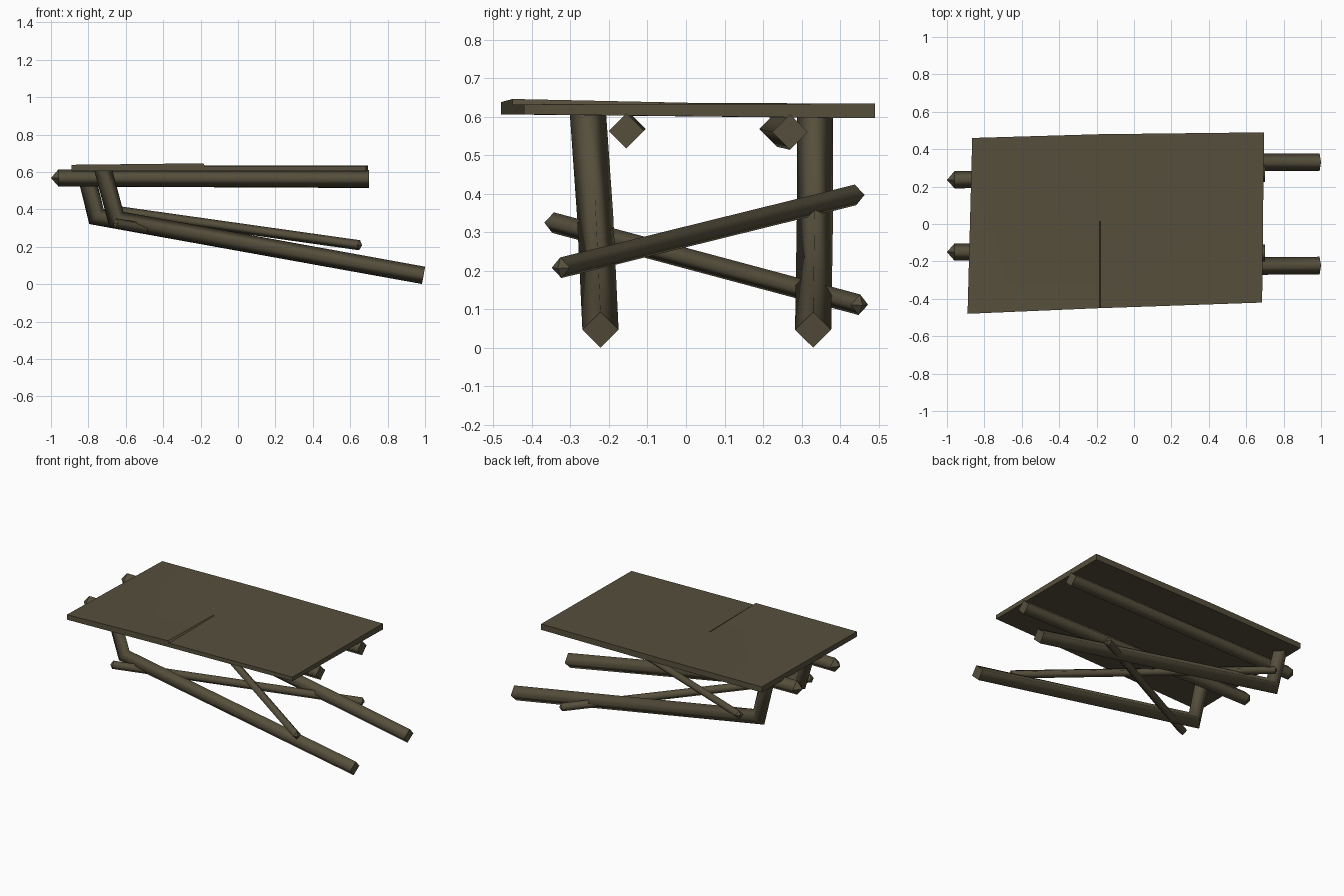
import bpy, bmesh
from mathutils import Vector

if "Cube" in bpy.data.objects:
    bpy.data.objects.remove(bpy.data.objects["Cube"])

wood = bpy.data.materials.new("dark olive wood")
wood.diffuse_color = (0.092, 0.078, 0.045, 1)
wood.use_nodes = True
wood.node_tree.nodes["Principled BSDF"].inputs["Base Color"].default_value = wood.diffuse_color


def finish(bm, name):
    bmesh.ops.recalc_face_normals(bm, faces=bm.faces)
    me = bpy.data.meshes.new(name)
    bm.to_mesh(me)
    bm.free()
    me.materials.append(wood)
    ob = bpy.data.objects.new(name, me)
    bpy.context.collection.objects.link(ob)
    return ob


def pole(name, path, radius, side=None, tip=0.0, tip_end=0.0):
    """Four-sided diamond pole along a path with mitred bends."""
    pts = [Vector(p) for p in path]
    bm = bmesh.new()
    rings = []
    for i, p in enumerate(pts):
        a = (p - pts[i - 1]).normalized() if i else None
        b = (pts[i + 1] - p).normalized() if i < len(pts) - 1 else None
        t = ((a or b) + (b or a)).normalized()
        s = Vector(side) if side else t.cross(Vector((0, 0, 1)))
        s = (s - t * s.dot(t)).normalized()
        u = s.cross(t)
        stretch = 1 / t.dot(a or b)
        rings.append([bm.verts.new(p + o * radius) for o in
                      (s, u * stretch, -s, -u * stretch)])
    for r, q in zip(rings, rings[1:]):
        for k in range(4):
            bm.faces.new((r[k], r[(k + 1) % 4], q[(k + 1) % 4], q[k]))
    # end caps, flat or pointed
    for r, p, d, h in ((rings[0], pts[0], pts[0] - pts[1], tip),
                       (rings[-1], pts[-1], pts[-1] - pts[-2], tip_end)):
        if h:
            v = bm.verts.new(p + d.normalized() * h)
            for k in range(4):
                bm.faces.new((r[k], r[(k + 1) % 4], v))
        else:
            bm.faces.new(r)
    ob = finish(bm, name)
    for f in ob.data.polygons:
        f.use_smooth = len(f.vertices) == 4 and f.area > 0.01
    return ob


# warped table board with a slight lip across the middle of its front half
cols = [  # x at front, x at back, y front, y back, top z front / middle / back
    (-0.89, -0.865, -0.48, 0.46, 0.638, 0.636, 0.632),
    (-0.185, -0.185, -0.45, 0.48, 0.646, 0.636, 0.634),
    (-0.178, -0.178, -0.45, 0.48, 0.632, 0.634, 0.634),
    (0.685, 0.695, -0.42, 0.49, 0.632, 0.633, 0.634),
]
bm = bmesh.new()
top, bot = [], []
for x0, x1, y0, y1, *zs in cols:
    row = [(x0 + (x1 - x0) * k / 2, y0 + (y1 - y0) * k / 2) for k in range(3)]
    top.append([bm.verts.new((x, y, z)) for (x, y), z in zip(row, zs)])
    bot.append([bm.verts.new((x, y, 0.606 - 0.005 * k)) for k, (x, y) in enumerate(row)])
for i in range(3):
    for j in range(2):
        for g in (top, bot):
            bm.faces.new((g[i][j], g[i + 1][j], g[i + 1][j + 1], g[i][j + 1]))
    for j in (0, 2):
        bm.faces.new((top[i][j], top[i + 1][j], bot[i + 1][j], bot[i][j]))
for i in (0, 3):
    for j in range(2):
        bm.faces.new((top[i][j], top[i][j + 1], bot[i][j + 1], bot[i][j]))
board = finish(bm, "table_board")
for f in board.data.polygons:
    f.use_smooth = abs(f.normal.z) > 0.9

# two rails under the board, pointed at the left end
pole("front_rail", [(0.70, -0.155, 0.563), (-0.96, -0.15, 0.568)], 0.046, tip_end=0.04)
pole("back_rail", [(0.70, 0.27, 0.56), (-0.96, 0.236, 0.568)], 0.046, tip_end=0.04)

# two bent legs: long sloping runner, then upright to the board
pole("front_leg", [(0.992, -0.222, 0.047), (-0.65, -0.236, 0.345), (-0.722, -0.255, 0.615)],
     0.047, side=(0, 1, 0))
pole("back_leg", [(0.992, 0.33, 0.047), (-0.757, 0.335, 0.362), (-0.818, 0.335, 0.612)],
     0.047, side=(0, 1, 0))

# crossed braces lying over the runners
pole("lower_brace", [(-0.655, -0.345, 0.325), (0.575, 0.45, 0.112)], 0.027, tip=0.015, tip_end=0.015)
pole("upper_brace", [(-0.69, 0.44, 0.397), (0.65, -0.325, 0.208)], 0.027, tip=0.015, tip_end=0.015)
